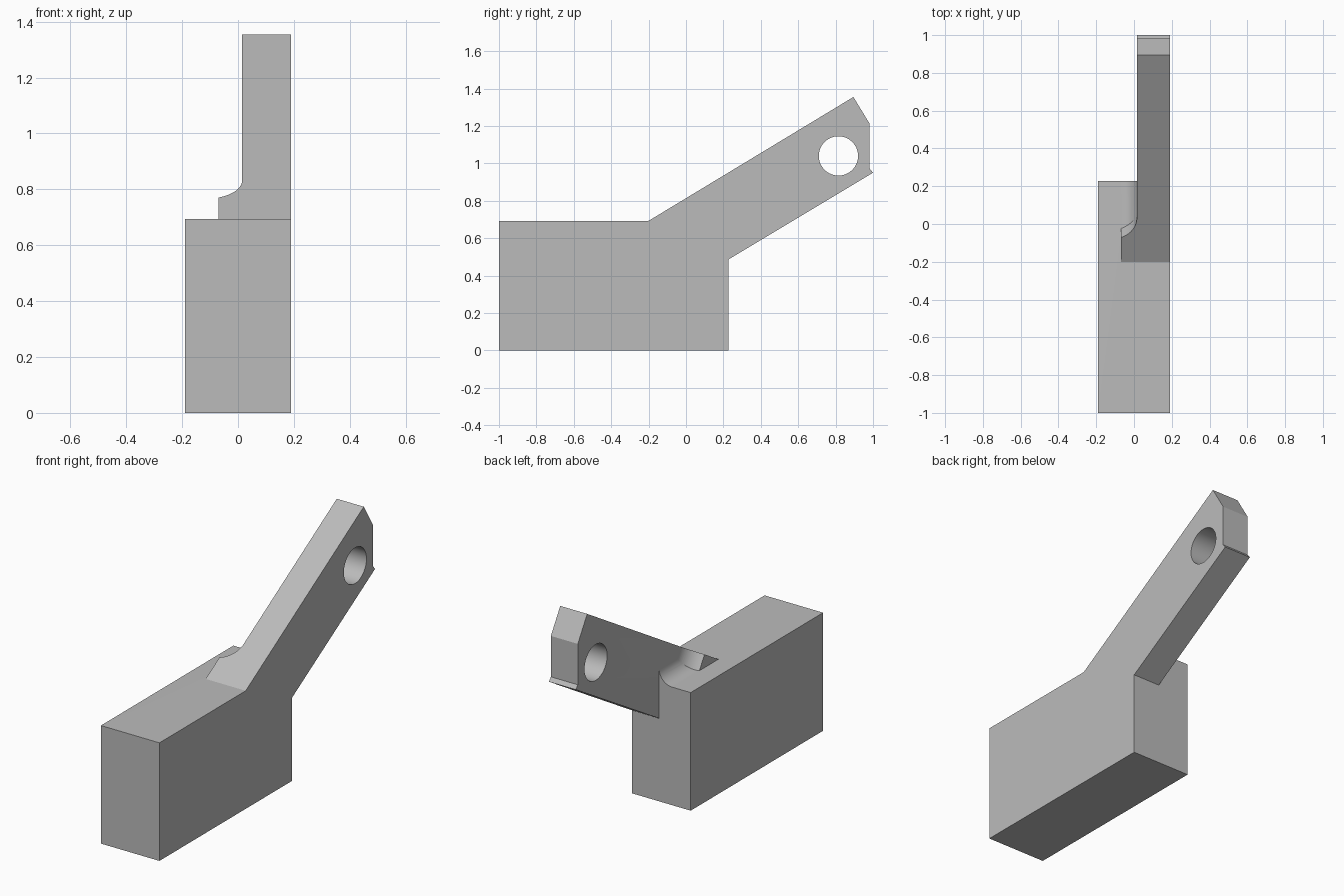
import bpy, bmesh
from math import sin, cos, pi, atan2, radians
from mathutils import Vector

if "Cube" in bpy.data.objects:
    bpy.data.objects.remove(bpy.data.objects["Cube"])

grey = bpy.data.materials.new("plain_grey")
grey.use_nodes = True
colour = (0.5, 0.5, 0.5, 1)
grey.diffuse_color = colour
grey.node_tree.nodes["Principled BSDF"].inputs["Base Color"].default_value = colour


def prism(name, points, sweep):
    """Solid made by sweeping a closed polygon along a vector."""
    bm = bmesh.new()
    face = bm.faces.new([bm.verts.new(p) for p in points])
    moved = bmesh.ops.extrude_face_region(bm, geom=[face])["geom"]
    verts = [v for v in moved if isinstance(v, bmesh.types.BMVert)]
    bmesh.ops.translate(bm, verts=verts, vec=sweep)
    bmesh.ops.recalc_face_normals(bm, faces=bm.faces)
    mesh = bpy.data.meshes.new(name)
    bm.to_mesh(mesh)
    bm.free()
    mesh.materials.append(grey)
    obj = bpy.data.objects.new(name, mesh)
    bpy.context.collection.objects.link(obj)
    return obj


def combine(target, tool, operation):
    """Apply a boolean and remove the tool."""
    tool.hide_render = True
    mod = target.modifiers.new("combine", "BOOLEAN")
    mod.operation, mod.solver, mod.object = operation, "EXACT", tool
    bpy.context.view_layer.objects.active = target
    bpy.ops.object.modifier_apply(modifier=mod.name)
    bpy.data.objects.remove(tool)


def arc(cx, cy, r, start, end, steps=14):
    angles = [start + (end - start) * i / steps for i in range(steps + 1)]
    return [(cx + r * cos(a), cy + r * sin(a)) for a in angles]


half, inner, shoulder = 0.19, 0.015, -0.07   # outer side, arm inner side, root side
top, back = 0.693, 0.228

# Main block
block = prism("bracket_body", [(-half, -1, 0), (half, -1, 0), (half, back, 0), (-half, back, 0)],
              (0, 0, top))

# Sloping arm with chamfered tip
side = [(-0.2, top), (0.895, 1.355), (0.982, 1.212), (0.982, 0.972), (0.997, 0.965),
        (1.0, 0.95), (back, 0.487), (-0.1, 0.29)]
side.pop(4)
arm = prism("arm", [(inner, y, z) for y, z in side], (half - inner, 0, 0))
combine(block, arm, "UNION")

# Wide arm root, rounded into the arm's inner side
slope = Vector((0, 1.095, 0.662)).normalized()
normal = Vector((0, -slope.z, slope.y))
origin = Vector((0, -0.2, top))
r, end = 0.127, 0.27
cx = inner - r
first = atan2(-(r * r - (shoulder - cx) ** 2) ** 0.5, shoulder - cx)
outline = [(half, 0), (shoulder, 0)] + arc(cx, end, r, first, 0) + [(half, end)]
root = prism("arm_root", [origin + Vector((x, 0, 0)) + slope * s for x, s in outline],
             normal * -0.2)
# Keep the root inside the block where it dips below the top
combine(block, root, "UNION")

# Fillet between block top and arm side
r = inner - shoulder
profile = [(0.1, 0.6), (shoulder, 0.6)] + arc(shoulder, top + r, r, -pi / 2, 0)[:-1]
profile += [(inner, top + 0.079), (0.1, top + 0.079)]
fillet = prism("fillet", [(x, -0.06, min(z, top + 0.079)) for x, z in profile],
               (0, back + 0.06, 0))
combine(block, fillet, "UNION")

# Pin hole through the arm
hole = prism("hole_cutter", [(-0.3, y, z) for y, z in arc(0.815, 1.04, 0.105, 0, 2 * pi, 64)[:-1]],
             (0.8, 0, 0))
combine(block, hole, "DIFFERENCE")

bpy.ops.object.select_all(action="DESELECT")
block.select_set(True)
bpy.context.view_layer.objects.active = block
bpy.ops.object.shade_smooth_by_angle(angle=radians(25))
